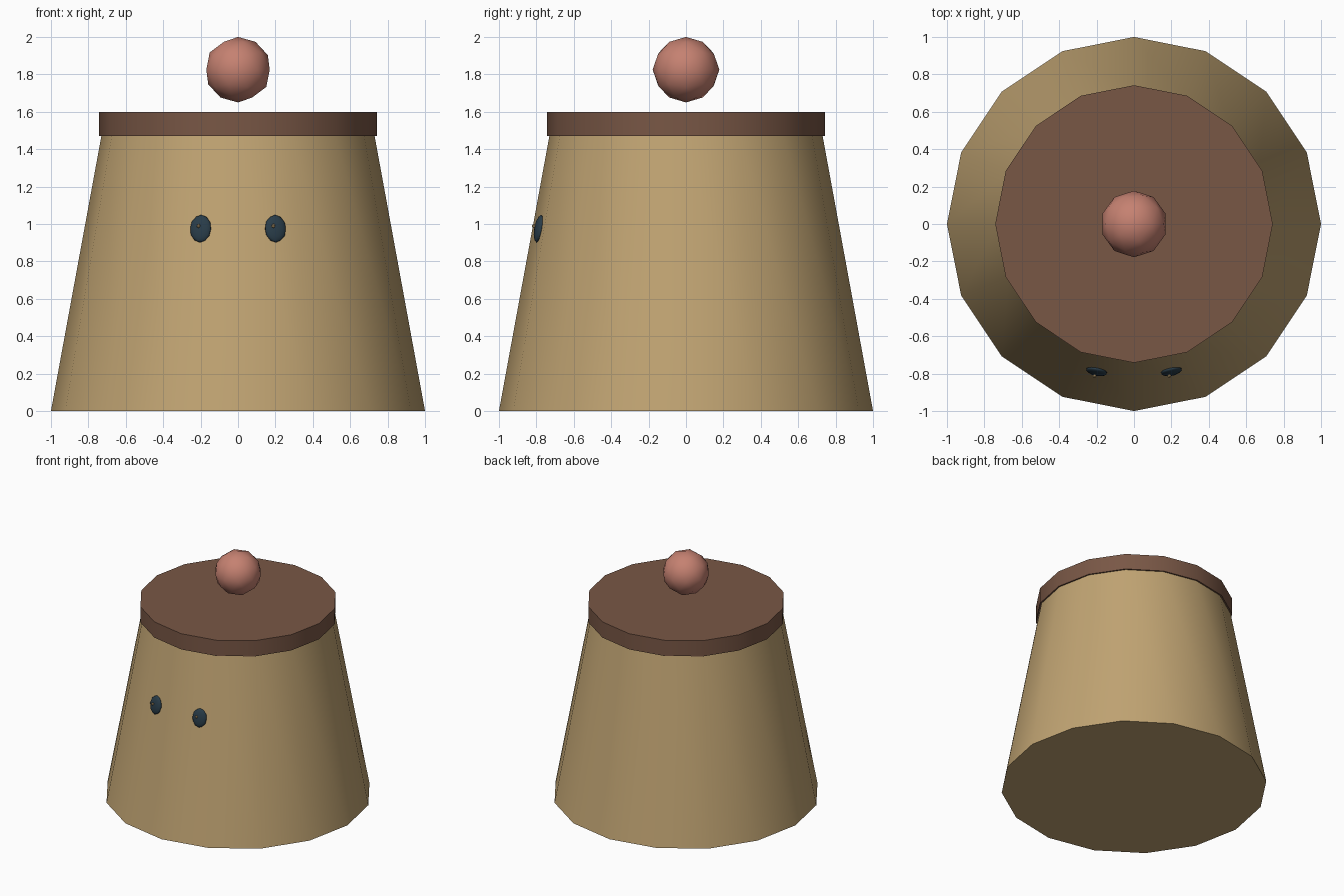
import bpy
from math import radians

cube = bpy.data.objects.get("Cube")
if cube:
    bpy.data.objects.remove(cube, do_unlink=True)


def material(name, color):
    mat = bpy.data.materials.new(name)
    mat.use_nodes = True
    mat.diffuse_color = (*color, 1)
    bsdf = next(n for n in mat.node_tree.nodes if n.type == "BSDF_PRINCIPLED")
    bsdf.inputs["Base Color"].default_value = (*color, 1)
    return mat


tan = material("tan", (0.53, 0.37, 0.17))
brown = material("brown", (0.19, 0.095, 0.06))
pink = material("dusty pink", (0.56, 0.22, 0.165))
navy = material("dark slate", (0.022, 0.045, 0.065))
glint = material("pale gold", (0.6, 0.42, 0.2))


def finish(name, mat):
    obj = bpy.context.object
    obj.name = name
    obj.data.materials.append(mat)
    bpy.ops.object.shade_smooth_by_angle(angle=radians(40))
    return obj


def tapered_drum(name, mat, bottom, top, z0, z1):
    bpy.ops.mesh.primitive_cone_add(vertices=16, radius1=bottom, radius2=top,
                                    depth=z1 - z0, location=(0, 0, (z0 + z1) / 2))
    return finish(name, mat)


def ball(name, mat, location, scale, rotation=(0, 0, 0), detail=2):
    bpy.ops.mesh.primitive_ico_sphere_add(subdivisions=detail, radius=1,
                                          location=location, rotation=rotation)
    bpy.context.object.scale = scale
    return finish(name, mat)


# Pot body and lid
tapered_drum("body", tan, 1.0, 0.725, 0, 1.5)
tapered_drum("lid", brown, 0.742, 0.742, 1.47, 1.6)

# Floating knob
ball("knob", pink, (0, 0, 1.825), (0.178, 0.178, 0.175))

# Eyes lie along the sloping wall, each with a small glint
for side, x in (("right", -0.2), ("left", 0.2)):
    turn = radians(12 if x > 0 else -12)
    ball(side + "_eye", navy, (x, -0.787, 0.975), (0.058, 0.022, 0.075),
         (radians(-10), 0, turn))
    ball(side + "_eye_glint", glint, (x - 0.011, -0.813, 0.99),
         (0.011, 0.011, 0.012), detail=1)
